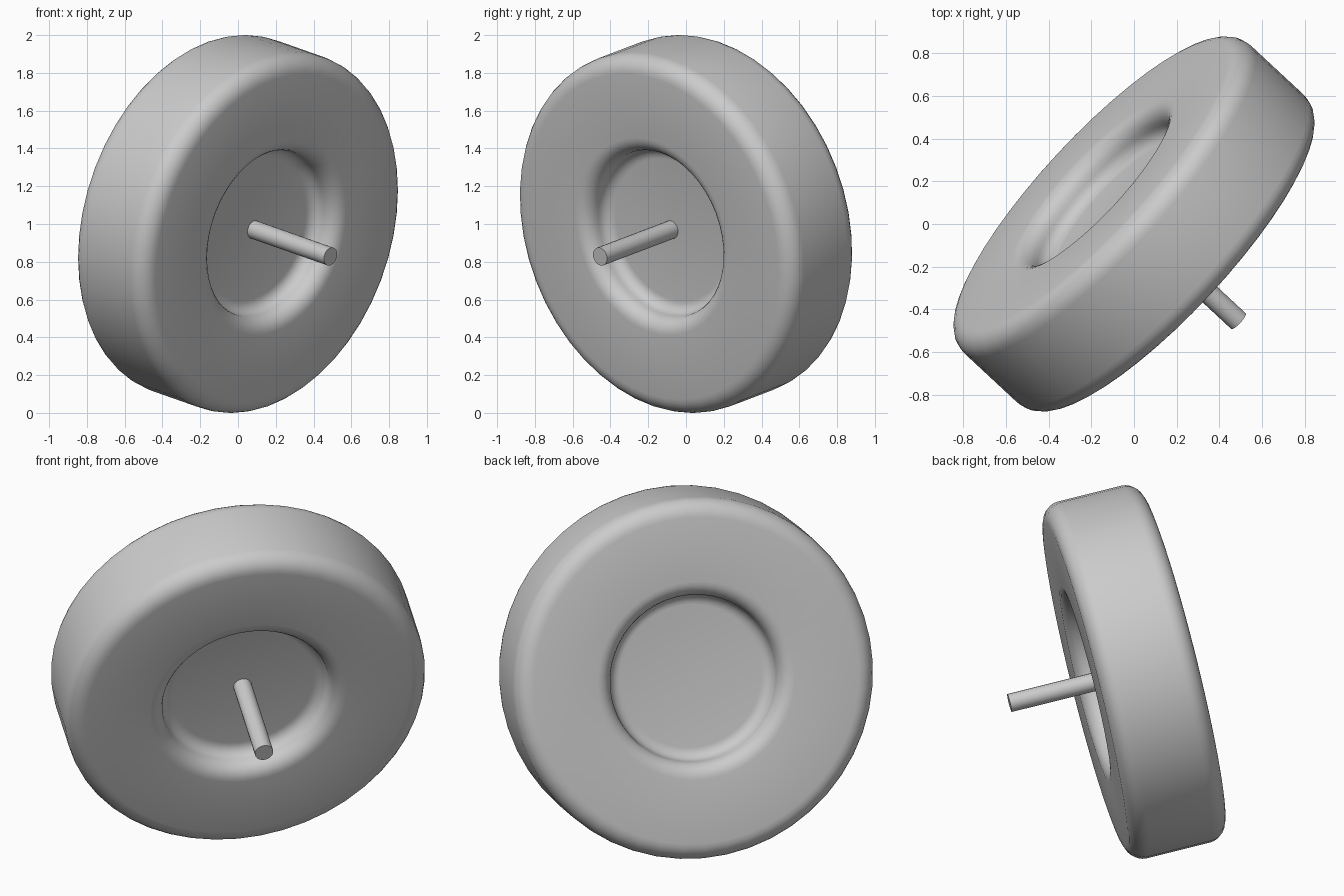
import bpy, bmesh
from math import sin, cos, pi, radians
from mathutils import Vector, Matrix

cube = bpy.data.objects.get("Cube")
if cube:
    bpy.data.objects.remove(cube, do_unlink=True)

AXIS = Vector((0.71, -0.66, -0.25)).normalized()
TILT = Matrix.Translation((0, 0, 1)) @ AXIS.to_track_quat('Z', 'Y').to_matrix().to_4x4()

grey = bpy.data.materials.new("plain grey")
grey.use_nodes = True
grey.diffuse_color = (0.6, 0.6, 0.6, 1)
grey.node_tree.nodes["Principled BSDF"].inputs["Base Color"].default_value = (0.6, 0.6, 0.6, 1)


def arc(r, z, radius, start, end, steps=6):
    """Quarter round in the radius/height plane."""
    angles = [radians(start + (end - start) * i / steps) for i in range(steps + 1)]
    return [(r + radius * cos(a), z + radius * sin(a)) for a in angles]


def lathe(name, profile, sides):
    """Spin a profile about the axle; the profile ends become flat caps."""
    bm = bmesh.new()
    rings = [[bm.verts.new((r * cos(2 * pi * i / sides), r * sin(2 * pi * i / sides), z))
              for i in range(sides)] for r, z in profile]
    for a, b in zip(rings, rings[1:]):
        for i in range(sides):
            j = (i + 1) % sides
            bm.faces.new((a[i], a[j], b[j], b[i]))
    bm.faces.new(rings[0])
    bm.faces.new(rings[-1])
    bmesh.ops.recalc_face_normals(bm, faces=bm.faces)
    mesh = bpy.data.meshes.new(name)
    bm.to_mesh(mesh)
    bm.free()
    mesh.materials.append(grey)
    obj = bpy.data.objects.new(name, mesh)
    bpy.context.collection.objects.link(obj)
    obj.matrix_world = TILT
    bpy.ops.object.select_all(action='DESELECT')
    obj.select_set(True)
    bpy.context.view_layer.objects.active = obj
    bpy.ops.object.shade_smooth_by_angle(angle=radians(30))
    return obj


# Wheel: dished floor, rounded lip, flat face and rounded shoulder, mirrored
RADIUS, HALF, ROUND = 0.985, 0.27, 0.095
LIP, LIP_ROUND, FLOOR, FLOOR_ROUND = 0.54, 0.085, 0.12, 0.065
half = arc(LIP - LIP_ROUND - FLOOR_ROUND, FLOOR + FLOOR_ROUND, FLOOR_ROUND, -90, 0)
half += arc(LIP, HALF - LIP_ROUND, LIP_ROUND, 180, 90)[1:]
half += arc(RADIUS - ROUND, HALF - ROUND, ROUND, 90, 0)
lathe("wheel", half + [(r, -z) for r, z in reversed(half)], 48)

# Axle stub standing out of the front dish
lathe("axle", [(0.05, 0.1), (0.05, 0.69)], 16)
